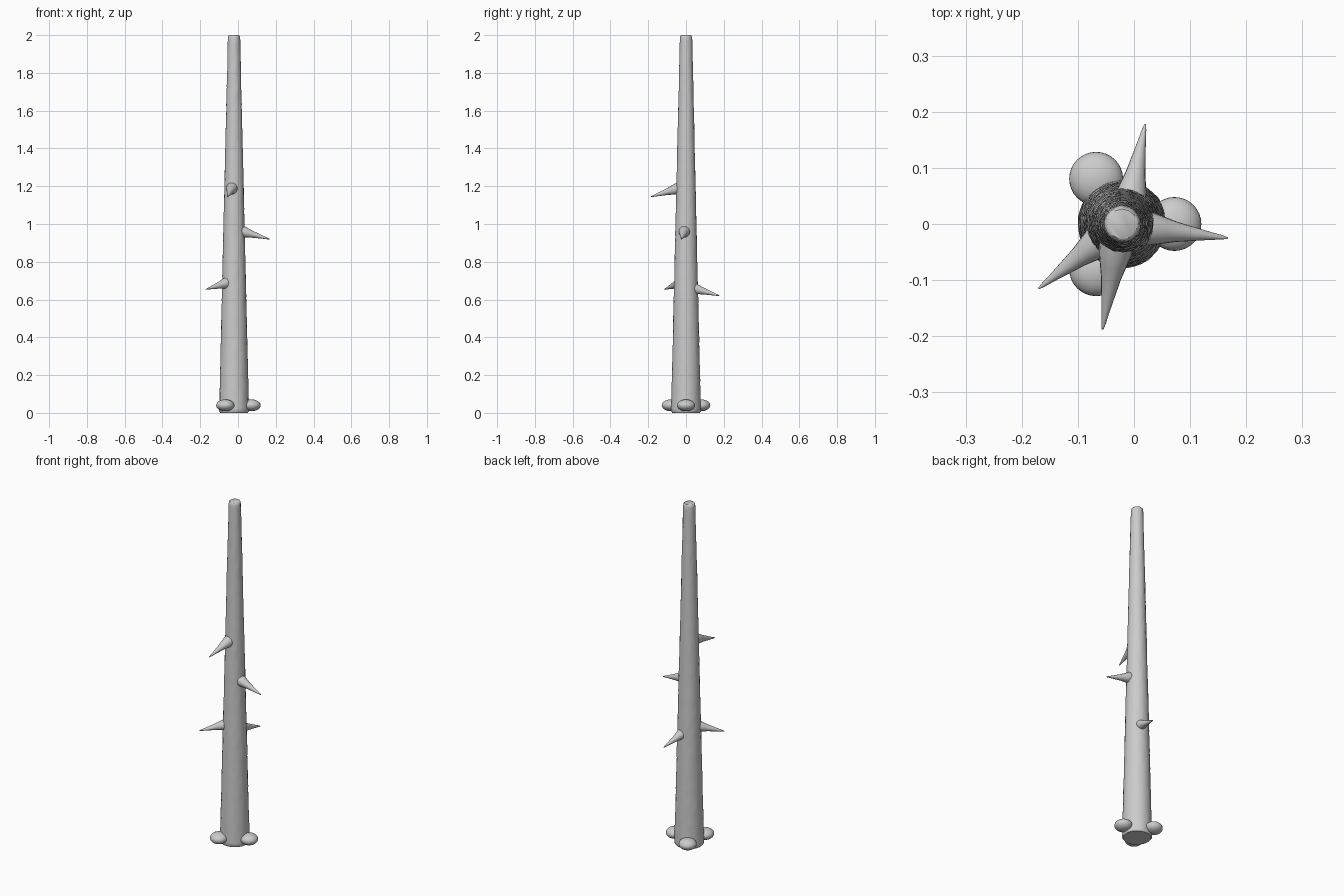
import bpy, bmesh, math, random
from mathutils import Vector

if "Cube" in bpy.data.objects:
    bpy.data.objects.remove(bpy.data.objects["Cube"])

random.seed(4)
AXIS = Vector((-0.021, 0, 0))      # trunk axis position

grey = bpy.data.materials.new("pale_grey")
grey.diffuse_color = (0.6, 0.6, 0.6, 1)
grey.use_nodes = True
grey.node_tree.nodes["Principled BSDF"].inputs["Base Color"].default_value = grey.diffuse_color


def tube(name, path, sides, rough=0.0):
    """Skin rings of (centre, radius) along a path and cap both ends."""
    bm = bmesh.new()
    rings = []
    for i, (c, r) in enumerate(path):
        before, after = path[max(i - 1, 0)][0], path[min(i + 1, len(path) - 1)][0]
        turn = (after - before).to_track_quat('Z', 'Y')
        ring = []
        for k in range(sides):
            a = 2 * math.pi * k / sides
            rr = r + random.uniform(-rough, rough)
            ring.append(bm.verts.new(c + turn @ Vector((rr * math.cos(a), rr * math.sin(a), 0))))
        rings.append(ring)
    for lo, hi in zip(rings, rings[1:]):
        for k in range(sides):
            n = (k + 1) % sides
            bm.faces.new((lo[k], lo[n], hi[n], hi[k]))
    bm.faces.new(rings[0][::-1])
    bm.faces.new(rings[-1])
    mesh = bpy.data.meshes.new(name)
    bm.to_mesh(mesh)
    bm.free()
    obj = bpy.data.objects.new(name, mesh)
    bpy.context.collection.objects.link(obj)
    finish(obj)
    return obj


def finish(obj):
    obj.data.materials.append(grey)
    bpy.ops.object.select_all(action='DESELECT')
    obj.select_set(True)
    bpy.context.view_layer.objects.active = obj
    bpy.ops.object.shade_smooth_by_angle(angle=math.radians(45))


# Tapered trunk with slightly rough bark and softened ends
path = [(AXIS + Vector((0, 0, 0)), 0.073), (AXIS + Vector((0, 0, 0.008)), 0.079)]
for i in range(1, 80):
    z = 1.985 * i / 79
    path.append((AXIS + Vector((0, 0, z)), 0.079 - 0.0235 * z))
path += [(AXIS + Vector((0, 0, 1.996)), 0.030), (AXIS + Vector((0, 0, 2.0)), 0.026)]
tube("trunk", path, 40, 0.0009)

# Drooping thorns: root inside the trunk, and tip
thorns = [
    ((-0.009, 0.030, 0.662), (0.020, 0.178, 0.620)),
    ((0.015, -0.007, 0.962), (0.167, -0.025, 0.920)),
    ((-0.031, -0.035, 1.190), (-0.056, -0.188, 1.144)),
    ((-0.052, -0.023, 0.690), (-0.170, -0.115, 0.654)),
]
profile = [(0, 0.031), (0.12, 0.029), (0.25, 0.024), (0.4, 0.018),
           (0.6, 0.0125), (0.8, 0.007), (0.93, 0.004), (1, 0.0015)]
for i, (root, tip) in enumerate(thorns):
    a, b = Vector(root), Vector(tip)
    tube(f"thorn_{i + 1}", [(a.lerp(b, t), r) for t, r in profile], 16)

# Three flattened root knobs around the base
for i in range(3):
    a = 2 * math.pi * i / 3
    centre = AXIS + Vector((0.093 * math.cos(a), 0.093 * math.sin(a), 0.040))
    bpy.ops.mesh.primitive_uv_sphere_add(segments=32, ring_count=16, radius=0.048, location=centre)
    knob = bpy.context.object
    knob.name = f"root_knob_{i + 1}"
    knob.scale = (1, 1, 0.65)
    finish(knob)
